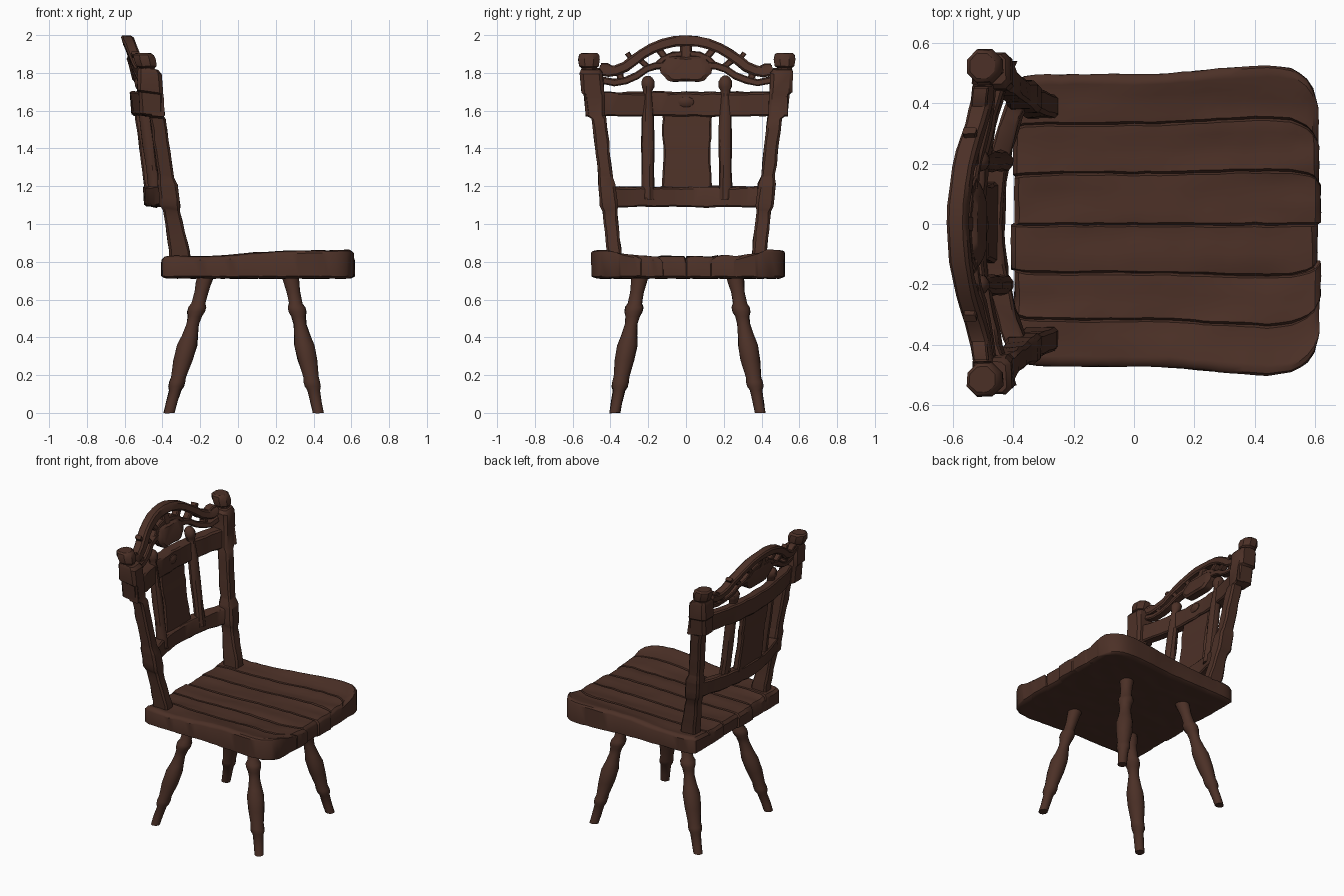
import bpy, bmesh, math
from mathutils import Vector, noise

if "Cube" in bpy.data.objects:
    bpy.data.objects.remove(bpy.data.objects["Cube"])

wood = bpy.data.materials.new("dark brown wood")
wood.diffuse_color = (0.072, 0.030, 0.020, 1)
wood.use_nodes = True
wood.node_tree.nodes["Principled BSDF"].inputs["Base Color"].default_value = wood.diffuse_color


def finish(name, bm, rough=0.0):
    """Turn a bmesh into an object, with a slight hand-carved unevenness."""
    bmesh.ops.recalc_face_normals(bm, faces=bm.faces)
    for v in bm.verts:
        v.co += noise.noise_vector(v.co * 17) * rough
    me = bpy.data.meshes.new(name)
    bm.to_mesh(me)
    bm.free()
    me.materials.append(wood)
    ob = bpy.data.objects.new(name, me)
    bpy.context.collection.objects.link(ob)
    return ob


def loft(name, rings, rough=0.0):
    """Skin a list of equal-length rings and cap both ends."""
    bm = bmesh.new()
    rows = [[bm.verts.new(p) for p in r] for r in rings]
    n = len(rows[0])
    for a, b in zip(rows, rows[1:]):
        for i in range(n):
            j = (i + 1) % n
            bm.faces.new((a[i], a[j], b[j], b[i]))
    bm.faces.new(rows[0])
    bm.faces.new(rows[-1])
    return finish(name, bm, rough)


def rect(c, u, v, chamfer=0.25):
    """Rectangle ring with cut corners; u and v are half-size vectors."""
    c, u, v = Vector(c), Vector(u), Vector(v)
    k = min(u.length, v.length) * chamfer
    a, b = 1 - k / u.length, 1 - k / v.length
    return [c + u * s + v * t for s, t in
            ((1, -b), (1, b), (a, 1), (-a, 1), (-1, b), (-1, -b), (-a, -1), (a, -1))]


def circle(c, r, n):
    return [Vector(c) + Vector((r * math.cos(t), r * math.sin(t), 0))
            for t in ((i + .5) * math.tau / n for i in range(n))]


def interp(pts, t):
    """Piecewise linear lookup in (t, ...) rows."""
    for p, q in zip(pts, pts[1:]):
        if t <= q[0]:
            f = max(0, (t - p[0]) / (q[0] - p[0]))
            return [a + (b - a) * f for a, b in zip(p[1:], q[1:])]
    return list(pts[-1][1:])


# Seat: dished planks with grooves between them and rounded front corners
def seat():
    width = [(-.40, .455), (-.37, .475), (-.3, .483), (.1, .485), (.3, .503), (.45, .513),
             (.52, .503), (.57, .475), (.60, .43), (.613, .37)]
    seams = (-.68, -.36, -.03, .32, .66)
    vs = sorted([-1, -.985, -.95, .95, .985, 1] + [i / 14 for i in range(-13, 14)]
                + [s + d for s in seams for d in (-.014, 0, .014)])
    xs = [-.40, -.385] + [-.36 + i * .04 for i in range(22)] + [.52, .55, .575, .595, .608, .613]
    bm = bmesh.new()
    top, low = [], []
    for x in xs:
        w = interp(width, x)[0]
        a, b = [], []
        for v in vs:
            y = .012 + v * w
            z = .817 + .012 * max(0, min(1, (x + .2) / .6))
            z += (.018 + .022 * max(0, min(1, (x + .1) / .5))) * min(1, abs(v) ** 4)
            z += .010 * noise.noise(Vector((x * 2.5, y * 14, 3)))
            if any(abs(v - s) < .004 for s in seams):
                z -= .014
            edge = min((1 - abs(v)) * w, x + .40, .613 - x)
            z -= .022 * max(0, 1 - edge / .022) ** 2
            plank = sum(v > s for s in seams)
            dx = .006 * math.sin(plank * 2.4) if abs(x - .1) > .45 else 0
            a.append(bm.verts.new((x + dx, y, z)))
            b.append(bm.verts.new((x + dx, y, .712 + .012 * max(0, 1 - edge / .02))))
        top.append(a)
        low.append(b)
    m, n = len(xs), len(vs)
    for i in range(m - 1):
        for j in range(n - 1):
            for g in (top, low):
                bm.faces.new((g[i][j], g[i + 1][j], g[i + 1][j + 1], g[i][j + 1]))
    rim = [(i, 0) for i in range(m)] + [(m - 1, j) for j in range(1, n)]
    rim += [(i, n - 1) for i in range(m - 2, -1, -1)] + [(0, j) for j in range(n - 2, 0, -1)]
    for (i, j), (k, l) in zip(rim, rim[1:] + rim[:1]):
        bm.faces.new((top[i][j], top[k][l], low[k][l], low[i][j]))
    finish("seat", bm, .004)


seat()

# Turned, splayed legs
turning = [(0, .029), (.05, .030), (.12, .033), (.14, .042), (.165, .043), (.19, .040),
           (.28, .052), (.36, .054), (.41, .043), (.47, .034), (.51, .038), (.535, .048),
           (.56, .048), (.58, .037), (.64, .036), (.69, .043), (.73, .046)]
for side, tag in ((1, "left"), (-1, "right")):
    for name, x0, x1 in (("back_leg", -.365, -.17), ("front_leg", .425, .275)):
        loft(f"{name}_{tag}", [circle((x0 + (x1 - x0) * z / .73,
             side * (.385 - .135 * z / .73) + .008, z), r, 14) for z, r in turning], .004)

    # Leaning back posts with a knot in the middle and a thick head
    post = [(.78, -.305, .38, .058, .038), (.86, -.31, .385, .056, .038),
            (1.07, -.352, .407, .043, .038), (1.10, -.360, .412, .053, .046),
            (1.21, -.372, .424, .053, .046), (1.25, -.381, .430, .041, .037),
            (1.56, -.425, .465, .041, .039), (1.58, -.457, .482, .062, .052),
            (1.69, -.462, .49, .062, .054), (1.70, -.466, .498, .066, .060),
            (1.80, -.470, .504, .064, .060), (1.82, -.476, .508, .052, .050)]
    zs = sorted({p[0] for p in post} | {.9 + .06 * i for i in range(11)})
    rings = []
    for z in zs:
        x, y, hx, hy = interp(post, z)
        rings.append(rect((x, side * y + .004, z), (hx, 0, -.1 * hx), (0, hy, 0), .3))
    loft(f"back_post_{tag}", rings, .006)

    # Eight-sided finials
    loft(f"post_finial_{tag}", [circle((-.478 - .25 * (z - 1.81), side * .518 + .004, z), r, 8)
         for z, r in ((1.79, .045), (1.825, .042), (1.835, .056), (1.87, .062),
                      (1.895, .057), (1.905, .045))], .003)

    # Spindles with small knobs above the rail
    loft(f"spindle_{tag}", [circle((-.435 - .13 * (z - 1.15), side * .205 + .003, z), r, 10)
         for z, r in ((1.13, .036), (1.2, .036), (1.3, .033), (1.42, .036), (1.57, .033),
                      (1.69, .026), (1.71, .026), (1.725, .034), (1.755, .035),
                      (1.775, .025), (1.785, .01))], .004)


# Curved back rails
def rail(name, x0, bend, half, z, hx, hz):
    rings = []
    for i in range(25):
        y = half * (i / 12 - 1)
        rings.append(rect((x0 + bend * y * y, y + .003, z), (hx, 0, -.1 * hx), (.1 * hz * -1, 0, hz)))
    loft(name, rings, .007)


rail("lower_back_rail", -.465, .5, .42, 1.145, .034, .052)
rail("upper_back_rail", -.532, .36, .535, 1.635, .036, .063)

# Centre splat with worn edges
rings = []
for i in range(14):
    z = 1.17 + .42 * i / 13
    w = .122 + .012 * abs(i / 6.5 - 1) + .007 * noise.noise(Vector((0, 2, z * 40)))
    rings.append(rect((-.468 - .13 * (z - 1.15), .005, z), (.022, 0, 0), (0, w, 0), .4))
loft("centre_splat", rings, .005)


# Carved crest: every member follows one leaning, bowed surface
def crest_x(y, z):
    return -.522 - .27 * (z - 1.75) + .2 * y * y


def band(name, pts, half_t, depth):
    """Sweep a bar along (y, z) points on the crest surface."""
    rings = []
    for i, (y, z) in enumerate(pts):
        a, b = pts[max(i - 1, 0)], pts[min(i + 1, len(pts) - 1)]
        d = Vector((b[0] - a[0], b[1] - a[1])).normalized()
        n = Vector((-.27 * d.x, -d.y, d.x)) * half_t
        rings.append(rect((crest_x(y, z), y, z), (depth, 0, 0), n, .35))
    loft(name, rings, .004)


half = [(0, 1.97), (.06, 1.967), (.12, 1.953), (.18, 1.93), (.23, 1.9), (.28, 1.865),
        (.32, 1.833), (.37, 1.812), (.41, 1.805), (.46, 1.815)]
band("crest_arch", [(-y, z) for y, z in half[:0:-1]] + half, .027, .032)
members = {
    "lower_scroll": ([(.1, 1.84), (.16, 1.838), (.21, 1.82), (.26, 1.785), (.32, 1.76),
                      (.38, 1.748), (.46, 1.765)], .019, .027),
    "inner_scroll": ([(.02, 1.90), (.07, 1.897), (.12, 1.875), (.15, 1.845)], .015, .024),
    "upper_strut": ([(.1, 1.87), (.14, 1.92), (.155, 1.95)], .018, .022),
    "outer_strut": ([(.2, 1.83), (.235, 1.86), (.265, 1.88)], .016, .022),
    "small_strut": ([(.335, 1.755), (.35, 1.785), (.345, 1.82)], .018, .022),
    "leaf_tip": ([(.27, 1.86), (.295, 1.885), (.31, 1.905)], .013, .022),
    "end_scroll": ([(.39, 1.82), (.42, 1.835), (.45, 1.835)], .015, .026),
}
for name, (pts, t, d) in members.items():
    band(f"crest_{name}_left", pts, t, d)
    band(f"crest_{name}_right", [(-y, z) for y, z in pts], t, d)
band("crest_centre_strut", [(0, 1.85), (0, 1.9), (0, 1.96)], .03, .026)

# Scalloped plaque hanging under the arch
rings = []
for dx, s in ((-.034, .8), (-.026, 1), (.024, 1), (.038, .82)):
    ring = []
    for i in range(32):
        t = i * math.tau / 32
        c, q = math.cos(t), math.sin(t)
        k = s * (1 + .05 * math.cos(6 * t))
        y = .132 * k * math.copysign(abs(c) ** .7, c)
        z = 1.82 + .068 * k * math.copysign(abs(q) ** .7, q)
        ring.append(Vector((crest_x(y, z) + dx, y, z)))
    rings.append(ring)
loft("crest_plaque", rings, .003)

# Small carved boss on the upper rail
loft("rail_boss", [[Vector((x, r * 1.5 * math.cos(i * math.tau / 10),
     1.645 + r * math.sin(i * math.tau / 10))) for i in range(10)]
     for x, r in ((-.51, .03), (-.492, .028), (-.482, .014))], .002)

# Soft shading that keeps carved edges sharp
for ob in bpy.context.scene.objects:
    ob.select_set(True)
    bpy.context.view_layer.objects.active = ob
bpy.ops.object.shade_smooth_by_angle(angle=math.radians(35))
